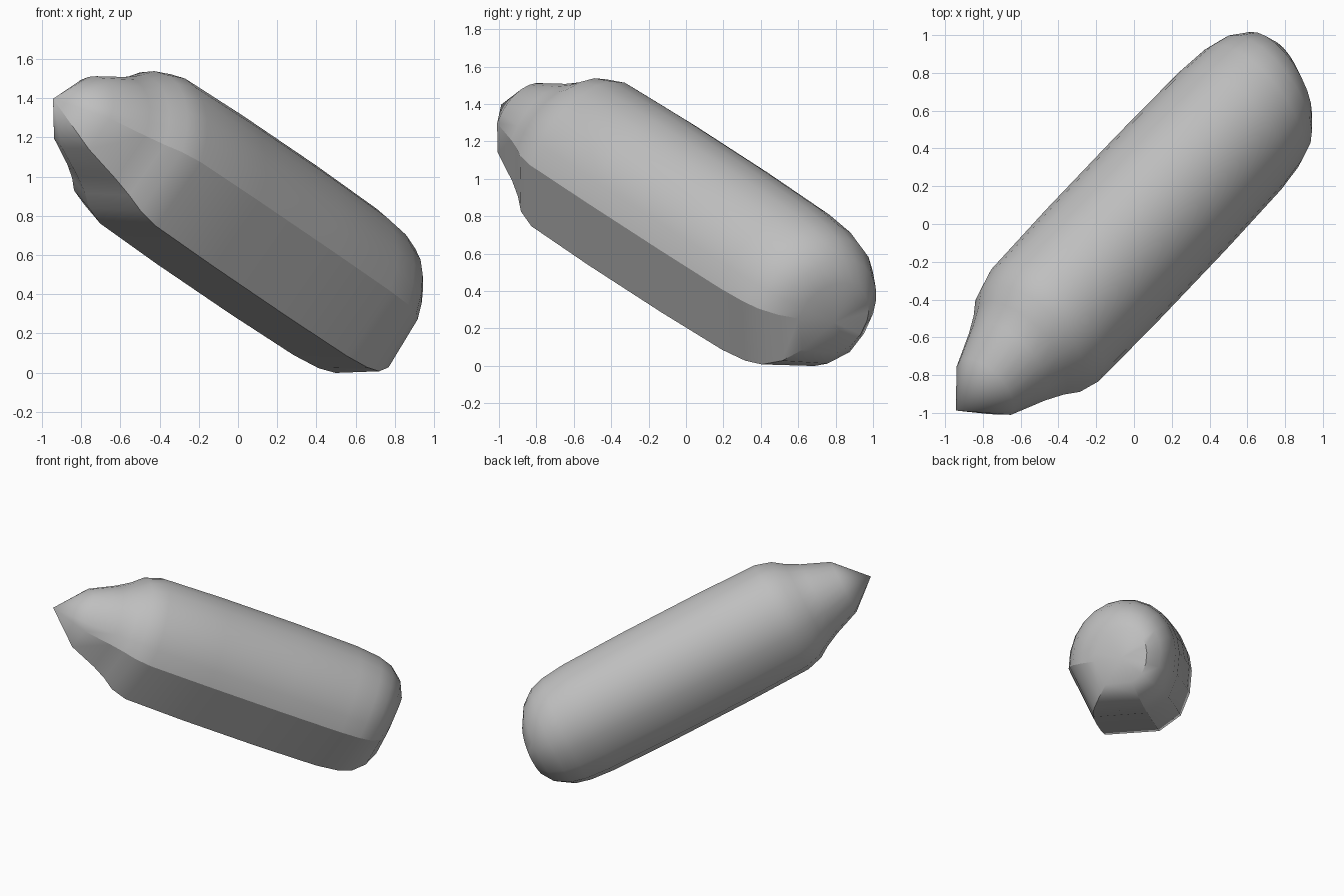
import bpy, bmesh, math
from mathutils import Vector

cube = bpy.data.objects.get("Cube")
if cube:
    bpy.data.objects.remove(cube, do_unlink=True)

grey = bpy.data.materials.new("light grey")
grey.use_nodes = True
colour = (0.52, 0.52, 0.52, 1)
grey.diffuse_color = colour
grey.node_tree.nodes["Principled BSDF"].inputs["Base Color"].default_value = colour

# Tilted frame: long axis, sideways and upward directions
axis = Vector((1, 1.05, -0.68)).normalized()
side = Vector((axis.y, -axis.x, 0)).normalized()
up = side.cross(axis)
origin = Vector((0.003, -0.038, 0.768))

# Cross-section: domed top, flat flank and flat belly
DOME = 12
section = [(0.41 * math.cos(math.pi * i / DOME),
            -0.025 + 0.45 * math.sin(math.pi * i / DOME) + 0.09 * i / DOME)
           for i in range(DOME + 1)]
section += [(-0.39, -0.1), (-0.32, -0.26), (-0.16, -0.37), (0.24, -0.385)]
creases = {0, len(section) - 2, len(section) - 1}

# Lengthwise profile: (position, scale, sideways slant) from pointed nose to rounded end
profile = [(-1.27, 0.48, 0), (-1.07, 0.67, 0), (-0.97, 0.79, 0), (-0.89, 0.92, 0),
           (-0.77, 1.0, 0), (-0.3, 1.02, 0), (0.3, 1.02, 0), (0.8, 1.0, -0.05),
           (0.98, 0.96, -0.1), (1.09, 0.89, -0.12), (1.19, 0.72, -0.15),
           (1.25, 0.48, -0.15)]

bm = bmesh.new()


def point(t, u=0, w=0):
    return bm.verts.new(origin + axis * t + side * u + up * w)


rings = [[point(t + slant * u, u * s, w * s) for u, w in section]
         for t, s, slant in profile]
nose, tail = point(-1.48, -0.03), point(1.265)
count = len(section)

# Skin between rings, then the two end fans
for a, b in zip(rings, rings[1:]):
    for i in range(count):
        j = (i + 1) % count
        bm.faces.new((a[i], a[j], b[j], b[i]))
    for i in creases:
        bm.edges.get((a[i], b[i])).smooth = False
for ring, tip in ((rings[0], nose), (rings[-1], tail)):
    for i in range(count):
        bm.faces.new((ring[i], ring[(i + 1) % count], tip))
bmesh.ops.recalc_face_normals(bm, faces=bm.faces)

mesh = bpy.data.meshes.new("pointed_body")
bm.to_mesh(mesh)
bm.free()
mesh.materials.append(grey)
body = bpy.data.objects.new("pointed_body", mesh)
bpy.context.collection.objects.link(body)

# Soft shading with the flat flank creases kept
bpy.ops.object.select_all(action="DESELECT")
body.select_set(True)
bpy.context.view_layer.objects.active = body
bpy.ops.object.shade_smooth_by_angle(angle=math.radians(40), keep_sharp_edges=True)
